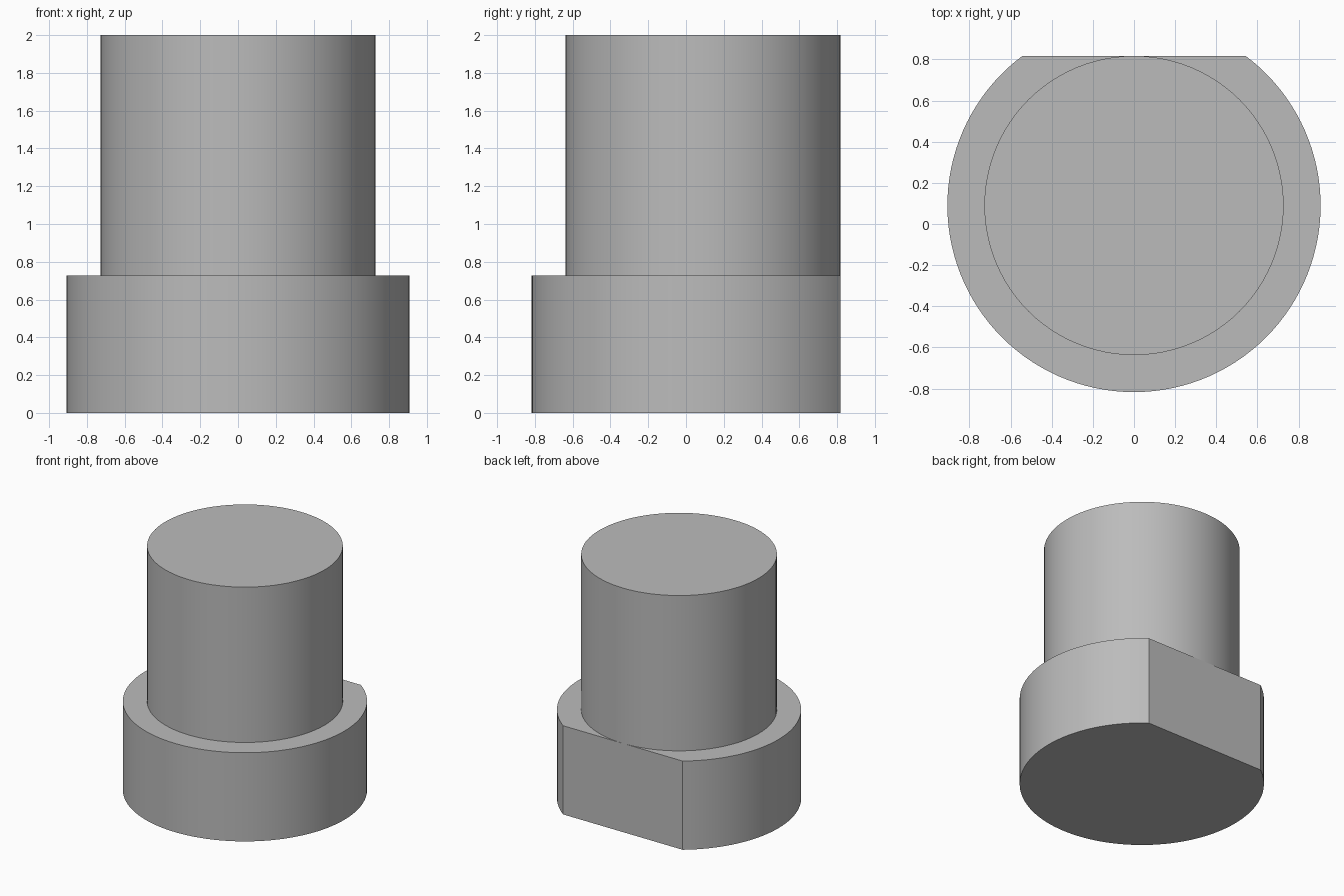
import bpy, bmesh, math

cube = bpy.data.objects.get("Cube")
if cube:
    bpy.data.objects.remove(cube, do_unlink=True)

AXIS_Y = 0.09
COLLAR_R, SHAFT_R = 0.907, 0.727
COLLAR_TOP, TOP = 0.727, 2.0
SEGMENTS = 96

grey = bpy.data.materials.new("plain grey")
grey.use_nodes = True
colour = (0.5, 0.5, 0.5, 1)
grey.diffuse_color = colour
grey.node_tree.nodes["Principled BSDF"].inputs["Base Color"].default_value = colour


def arc(radius, start, end, count):
    """Evenly spaced points on an arc around the shared axis."""
    step = (end - start) / count
    return [(radius * math.cos(start + i * step),
             AXIS_Y + radius * math.sin(start + i * step)) for i in range(count + 1)]


def extrude_outline(name, outline, bottom, top):
    """Raise a closed outline into a solid with smooth sides and sharp rims."""
    bm = bmesh.new()
    base = bm.faces.new([bm.verts.new((x, y, bottom)) for x, y in outline])
    raised = bmesh.ops.extrude_face_region(bm, geom=[base], use_keep_orig=True)
    verts = [v for v in raised["geom"] if isinstance(v, bmesh.types.BMVert)]
    bmesh.ops.translate(bm, verts=verts, vec=(0, 0, top - bottom))
    bmesh.ops.recalc_face_normals(bm, faces=bm.faces)
    mesh = bpy.data.meshes.new(name)
    bm.to_mesh(mesh)
    bm.free()
    mesh.materials.append(grey)
    obj = bpy.data.objects.new(name, mesh)
    bpy.context.collection.objects.link(obj)
    bpy.ops.object.select_all(action="DESELECT")
    obj.select_set(True)
    bpy.context.view_layer.objects.active = obj
    bpy.ops.object.shade_smooth_by_angle(angle=math.radians(25))


# Collar: a disc with a flat at the back, tangent to the shaft
flat = math.asin(SHAFT_R / COLLAR_R)
extrude_outline("collar", arc(COLLAR_R, math.pi - flat, math.tau + flat, SEGMENTS),
                0, COLLAR_TOP)

# Shaft: a plain round column standing on the collar
extrude_outline("shaft", arc(SHAFT_R, 0, math.tau, SEGMENTS)[:-1], COLLAR_TOP, TOP)
